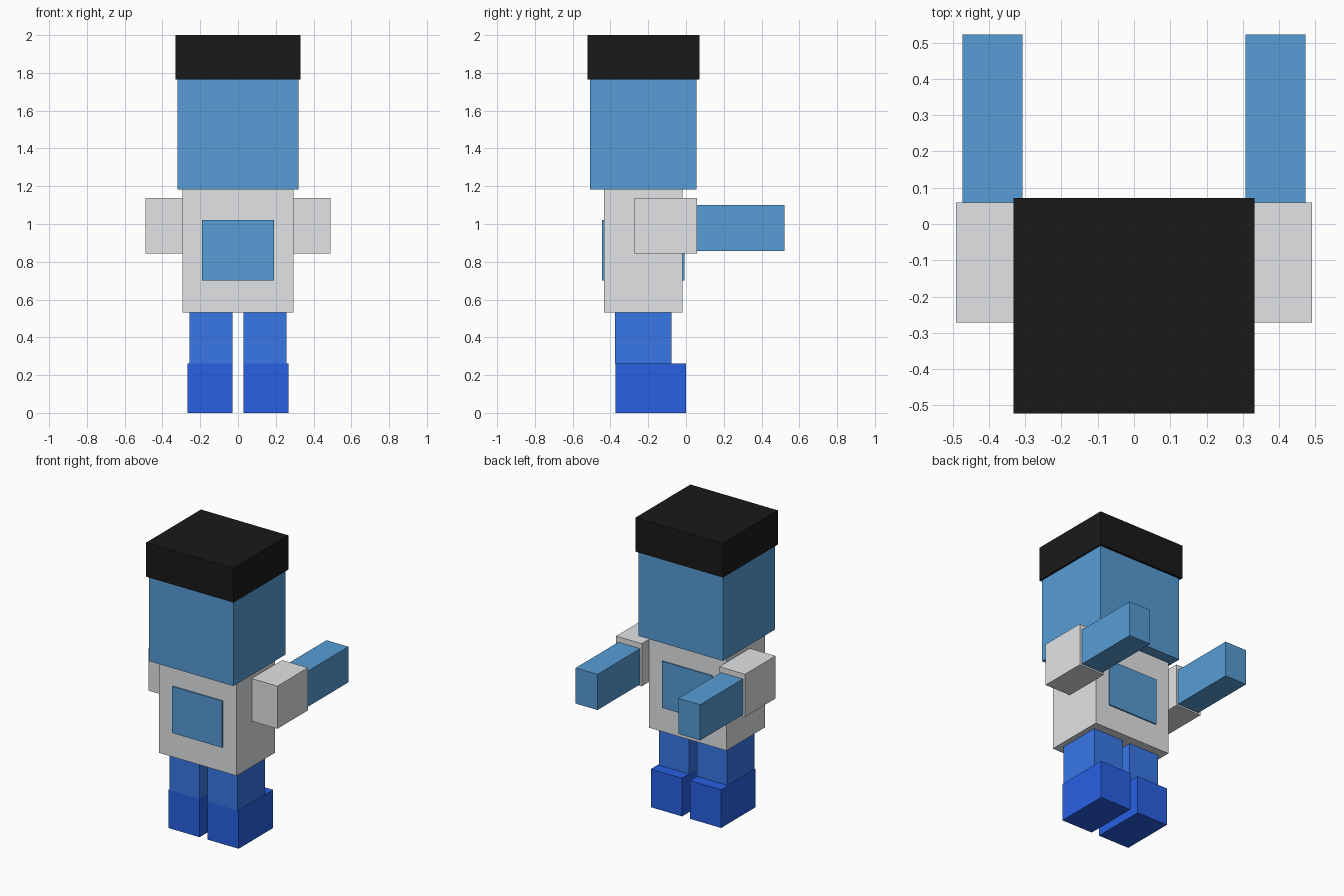
import bpy
import bmesh

if "Cube" in bpy.data.objects:
    bpy.data.objects.remove(bpy.data.objects["Cube"])


def material(name, rgb):
    m = bpy.data.materials.new(name)
    m.diffuse_color = (*rgb, 1.0)
    m.use_nodes = True
    m.node_tree.nodes["Principled BSDF"].inputs["Base Color"].default_value = m.diffuse_color
    return m


skin = material("sky blue", (0.096, 0.335, 0.67))
cloth = material("light grey", (0.75, 0.77, 0.785))
dark = material("near black", (0.010, 0.010, 0.010))
trouser = material("medium blue", (0.040, 0.185, 0.80))
shoe = material("deep blue", (0.021, 0.117, 0.77))


def box(name, x, y, z, mat):
    """Box from (min, max) ranges on each axis."""
    bm = bmesh.new()
    bmesh.ops.create_cube(bm, size=1.0)
    for v in bm.verts:
        v.co = [r[0] + (c + 0.5) * (r[1] - r[0]) for c, r in zip(v.co, (x, y, z))]
    me = bpy.data.meshes.new(name)
    bm.to_mesh(me)
    bm.free()
    me.materials.append(mat)
    ob = bpy.data.objects.new(name, me)
    bpy.context.collection.objects.link(ob)


# Head, hair and torso
box("hair", (-0.332, 0.332), (-0.522, 0.072), (1.765, 2.0), dark)
box("head", (-0.32, 0.32), (-0.508, 0.056), (1.183, 1.765), skin)
box("torso", (-0.295, 0.295), (-0.435, -0.018), (0.532, 1.183), cloth)

# Thin panels on the chest and back
box("chest_panel", (-0.19, 0.19), (-0.444, -0.435), (0.70, 1.02), skin)
box("back_panel", (-0.19, 0.19), (-0.018, -0.009), (0.70, 1.02), skin)

# Paired limbs
for side, s in (("left", -1), ("right", 1)):
    def span(a, b):
        return (a, b) if s > 0 else (-b, -a)

    box(side + "_sleeve", span(0.295, 0.49), (-0.272, 0.059), (0.845, 1.138), cloth)
    box(side + "_arm", span(0.307, 0.473), (0.059, 0.522), (0.856, 1.101), skin)
    box(side + "_leg", span(0.03, 0.258), (-0.375, -0.077), (0.262, 0.532), trouser)
    box(side + "_foot", span(0.03, 0.267), (-0.374, 0.0), (0.0, 0.262), shoe)
